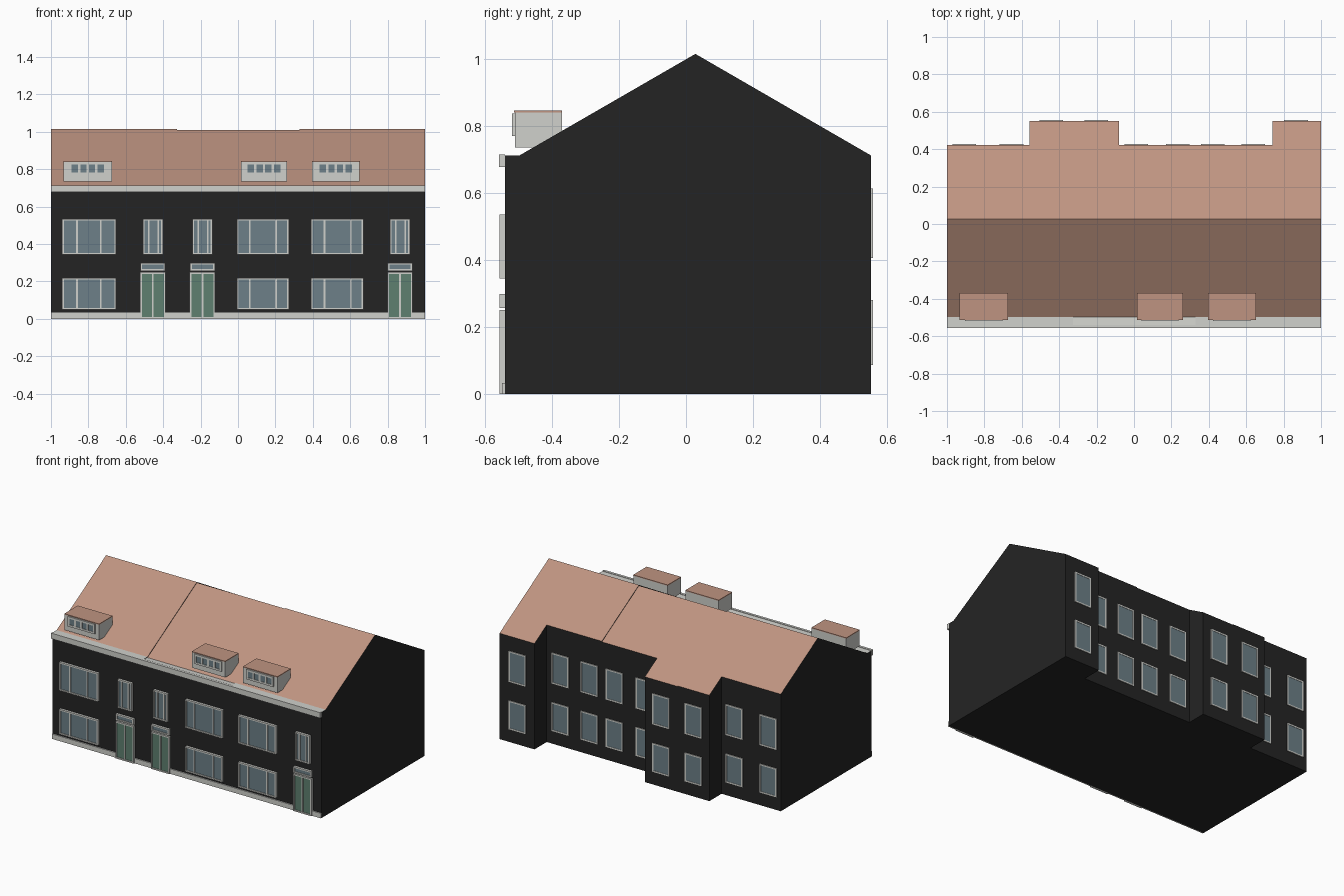
import bpy, bmesh

if "Cube" in bpy.data.objects:
    bpy.data.objects.remove(bpy.data.objects["Cube"])


def srgb(*c):
    return [((v / 255 + 0.055) / 1.055) ** 2.4 if v > 10 else v / 3294 for v in c] + [1]


def material(name, *c):
    m = bpy.data.materials.new(name)
    m.diffuse_color = srgb(*c)
    m.use_nodes = True
    m.node_tree.nodes["Principled BSDF"].inputs["Base Color"].default_value = m.diffuse_color
    return m


WALL = material("dark brick", 36, 36, 36)
ROOF = material("clay tile", 191, 148, 129)
TRIM = material("pale trim", 208, 209, 204)
GLASS = material("blue grey glass", 109, 128, 136)
GREEN = material("green paint", 94, 128, 112)


def finish(name, bm, mats):
    me = bpy.data.meshes.new(name)
    bm.to_mesh(me)
    bm.free()
    for m in mats:
        me.materials.append(m)
    ob = bpy.data.objects.new(name, me)
    bpy.context.collection.objects.link(ob)
    return ob


def add_box(bm, x0, x1, y0, y1, z0, z1, mat=0):
    vs = bmesh.ops.create_cube(bm, size=1)["verts"]
    for v in vs:
        v.co = ((x0 + x1) / 2 + v.co.x * (x1 - x0),
                (y0 + y1) / 2 + v.co.y * (y1 - y0),
                (z0 + z1) / 2 + v.co.z * (z1 - z0))
    for f in {f for v in vs for f in v.link_faces}:
        f.material_index = mat


def box(name, mat, *dims):
    bm = bmesh.new()
    add_box(bm, *dims)
    return finish(name, bm, [mat])


def framed(name, x0, x1, z0, z1, wall, depth, bars=(), pane=GLASS, w=0.009):
    """Frame with vertical bars and a recessed pane; depth is signed along y."""
    bm = bmesh.new()
    a, b = sorted((wall, wall + depth))
    for xa, xb in [(x0, x0 + w), (x1 - w, x1)] + [(c - w / 2, c + w / 2) for c in bars]:
        add_box(bm, xa, xb, a, b, z0, z1)
    for za, zb in [(z0, z0 + w), (z1 - w, z1)]:
        add_box(bm, x0 + w, x1 - w, a, b, za, zb)
    a, b = sorted((wall, wall + depth * 0.6))
    add_box(bm, x0 + w, x1 - w, a, b, z0 + w, z1 - w, 1)
    return finish(name, bm, [TRIM, pane])


# Terrace shell: cross-sections swept along x, with stepped back wall and lower middle house
FRONT, RIDGE, BACK, INSET = -0.54, 0.028, 0.552, 0.422


def section(x, back, drop):
    slope = (1.014 - 0.711) / (BACK - RIDGE)
    pts = [(FRONT, 0), (FRONT, 0.711), (-0.497, 0.711 - drop), (RIDGE, 1.014 - drop),
           (back, 1.014 - drop - slope * (back - RIDGE)), (back, 0)]
    return [(x, y, z) for y, z in pts]


segments = [(-1, -0.56, INSET, 0), (-0.56, -0.325, BACK, 0), (-0.325, -0.08, BACK, 0.004),
            (-0.08, 0.33, INSET, 0.004), (0.33, 0.74, INSET, 0), (0.74, 1, BACK, 0)]
edge_mats = [0, 2, 1, 1, 0, 0]
bm = bmesh.new()


def face(points, mat):
    unique = list(dict.fromkeys(points))
    if len(unique) < 3:
        return
    f = bm.faces.new([bm.verts.new(p) for p in unique])
    f.material_index = mat
    f.normal_update()
    if f.calc_area() < 1e-6:
        bmesh.ops.delete(bm, geom=[f], context="FACES")


previous = None
for x0, x1, back, drop in segments:
    a, b = section(x0, back, drop), section(x1, back, drop)
    for i in range(6):
        j = (i + 1) % 6
        face([a[i], a[j], b[j], b[i]], edge_mats[i])
        if previous:
            face([previous[i], previous[j], a[j], a[i]], 0)
    if not previous:
        face(a, 0)
    previous = b
face(previous, 0)
bmesh.ops.remove_doubles(bm, verts=bm.verts, dist=1e-5)
bmesh.ops.recalc_face_normals(bm, faces=bm.faces)
finish("terrace_shell", bm, [WALL, ROOF, TRIM])

# Gutter and plinth along the front
box("gutter", TRIM, -1, 1, -0.557, FRONT, 0.677, 0.714)
box("plinth", TRIM, -1, 1, -0.548, FRONT, 0, 0.033)

# Wide front windows, on both floors
for x0, x1, bars in [(-0.94, -0.652, (-0.861, -0.733)), (-0.005, 0.272, (0.062, 0.203)),
                     (0.39, 0.67, (0.462, 0.603))]:
    framed("front_window_lower", x0, x1, 0.05, 0.219, FRONT, -0.016, bars)
    framed("front_window_upper", x0, x1, 0.344, 0.535, FRONT, -0.016, bars)

# Entrances: double door, transom light and narrow window above
for c in (-0.455, -0.19, 0.866):
    framed("front_door", c - 0.068, c + 0.068, 0, 0.25, FRONT, -0.016, (c,), GREEN)
    framed("transom_light", c - 0.066, c + 0.066, 0.257, 0.299, FRONT, -0.016)
    framed("narrow_window", c - 0.053, c + 0.053, 0.344, 0.535, FRONT, -0.016,
           (c - 0.022, c + 0.028))

# Back windows, on both floors
for c, wall in [(-0.908, INSET), (-0.655, INSET), (-0.443, BACK), (-0.202, BACK), (0.012, INSET),
                (0.235, INSET), (0.422, INSET), (0.638, INSET), (0.866, BACK)]:
    for z0, z1 in [(0.087, 0.28), (0.406, 0.613)]:
        framed("back_window", c - 0.063, c + 0.063, z0, z1, wall, 0.005)

# Dormers with a tiled top and a row of four panes
for x0, x1 in [(-0.932, -0.675), (0.016, 0.262), (0.396, 0.65)]:
    c = (x0 + x1) / 2
    box("dormer", TRIM, x0, x1, -0.51, -0.37, 0.735, 0.839)
    box("dormer_roof", ROOF, x0 - 0.001, x1 + 0.001, -0.512, -0.369, 0.839, 0.845)
    framed("dormer_window", c - 0.1, c + 0.1, 0.77, 0.837, -0.51, -0.008,
           (c - 0.046, c, c + 0.046), w=0.013)
